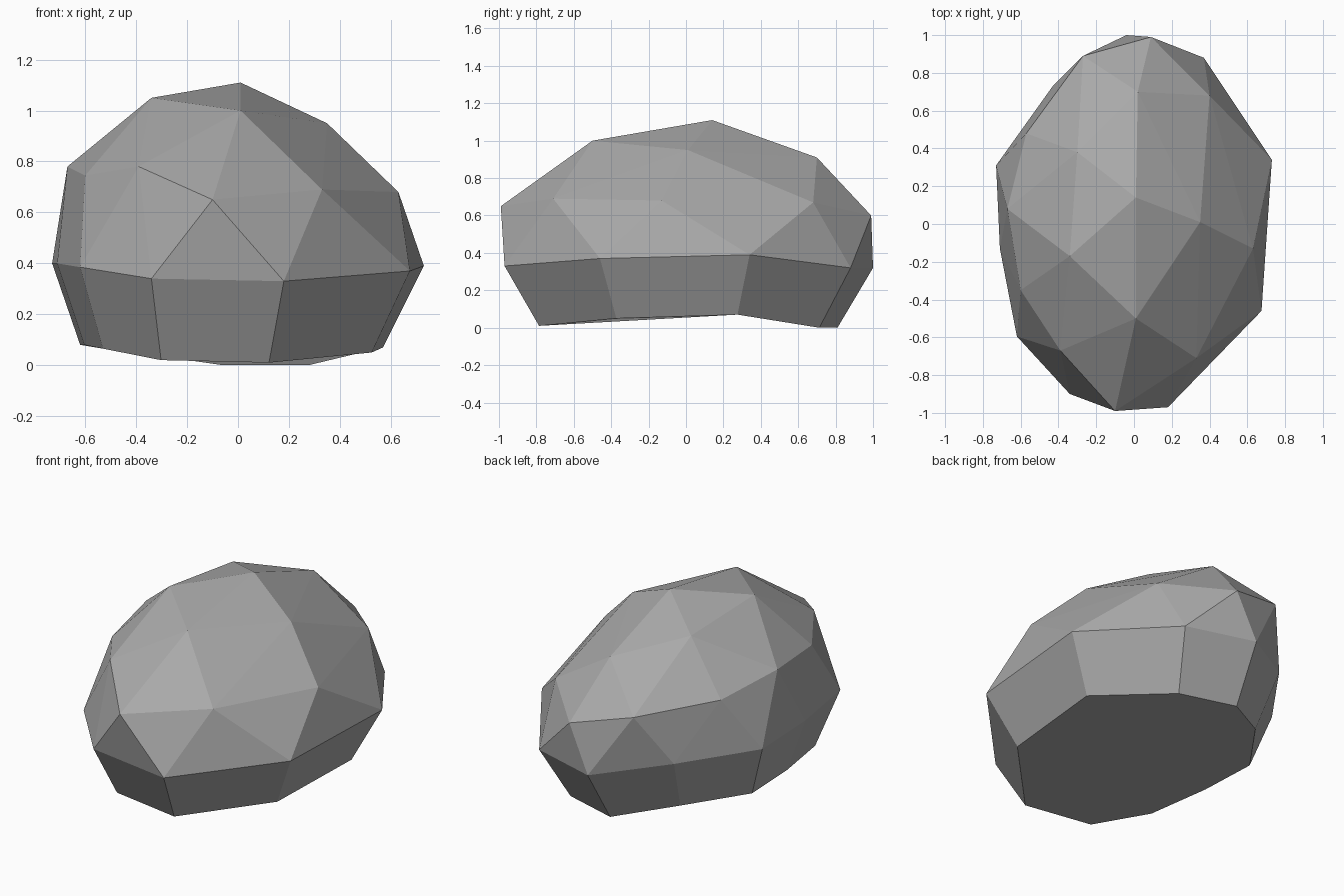
import bpy
import bmesh
from mathutils import Vector

# Remove the default object
default_cube = bpy.data.objects.get("Cube")
if default_cube:
    bpy.data.objects.remove(default_cube, do_unlink=True)


def make_material(name, color):
    material = bpy.data.materials.new(name)
    material.use_nodes = True
    material.diffuse_color = color
    shader = next(node for node in material.node_tree.nodes
                  if node.type == "BSDF_PRINCIPLED")
    shader.inputs["Base Color"].default_value = color
    shader.inputs["Roughness"].default_value = 0.9
    return material


# Widest outline of the boulder, counter-clockwise from the front
waist = [
    (.18, -.97, .33), (.675, -.46, .37), (.73, .34, .39), (.37, .88, .32),
    (-.04, 1, .32), (-.43, .73, .39), (-.73, .31, .4), (-.71, -.13, .4),
    (-.62, -.595, .385), (-.34, -.9, .34),
]

# Corners of the shoulder facets
shoulder = [
    (-.1, -.99, .65), (.33, -.71, .69), (.63, -.13, .68), (.4, .68, .67),
    (.09, .99, .6), (-.27, .89, .69), (-.57, .48, .72), (-.67, .08, .78),
    (-.6, -.35, .745), (-.39, -.67, .78),
]

# Corners of the crown facets
crown = [
    (.01, .14, 1.11), (.01, -.5, 1), (.35, .01, .95), (.02, .7, .91),
    (-.3, .38, 1), (-.34, -.17, 1.05),
]


def base_point(point):
    """Taper a waist corner inward and down to the underside."""
    x, y, z = point
    return Vector((.815 * x - .025, .81 * y, z - .32))


def build_boulder(name, material):
    mesh = bpy.data.meshes.new(name)
    bm = bmesh.new()

    # Faceted upper body
    for point in waist + shoulder + crown:
        bm.verts.new(point)
    bm.verts.ensure_lookup_table()
    rim = bm.verts[:len(waist)]
    bmesh.ops.convex_hull(bm, input=bm.verts[:])

    # Open the hull below the waist
    lids = [face for face in bm.faces if all(v in rim for v in face.verts)]
    bmesh.ops.delete(bm, geom=lids, context="FACES_KEEP_BOUNDARY")

    # Tapered side facets and a single underside facet
    base = [bm.verts.new(base_point(point)) for point in waist]
    for i, low in enumerate(base):
        j = (i + 1) % len(base)
        bm.faces.new((low, base[j], rim[j], rim[i]))
    bm.faces.new(list(reversed(base)))

    bmesh.ops.recalc_face_normals(bm, faces=bm.faces[:])
    for face in bm.faces:
        face.smooth = False
    bm.to_mesh(mesh)
    bm.free()

    mesh.materials.append(material)
    boulder = bpy.data.objects.new(name, mesh)
    bpy.context.collection.objects.link(boulder)
    return boulder


stone_grey = make_material("stone grey", (.4, .4, .4, 1))
build_boulder("boulder", stone_grey)
